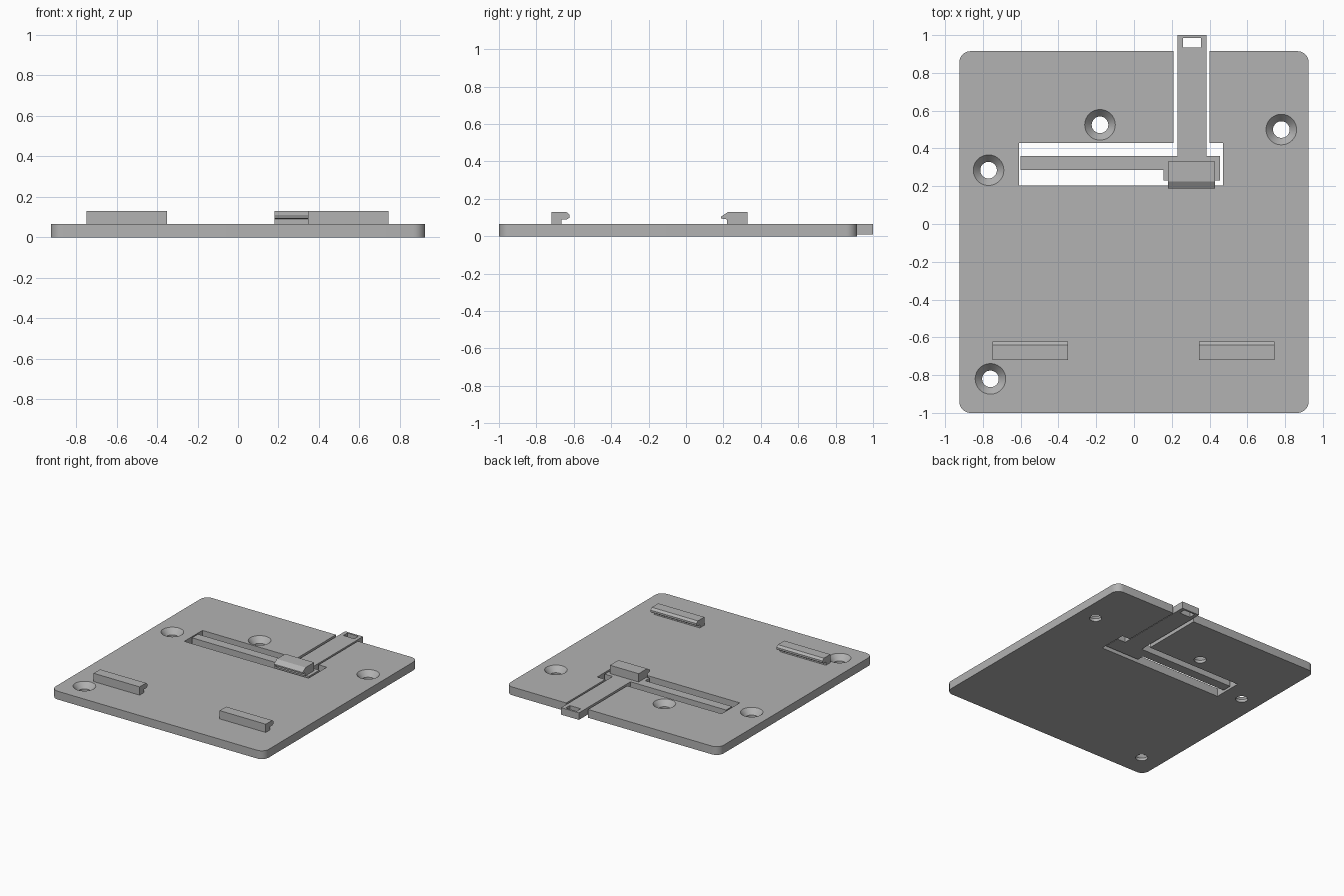
import bpy, bmesh, math
from mathutils import Vector

if "Cube" in bpy.data.objects:
    bpy.data.objects.remove(bpy.data.objects["Cube"])

grey = bpy.data.materials.new("plain grey")
grey.use_nodes = True
grey.diffuse_color = (0.45, 0.45, 0.45, 1)
grey.node_tree.nodes["Principled BSDF"].inputs["Base Color"].default_value = grey.diffuse_color

TOP = 0.065


def prism(name, points, push):
    """Extrude a closed planar outline along a vector."""
    bm = bmesh.new()
    face = bm.faces.new([bm.verts.new(p) for p in points])
    out = bmesh.ops.extrude_face_region(bm, geom=[face], use_keep_orig=True)
    moved = [g for g in out["geom"] if isinstance(g, bmesh.types.BMVert)]
    bmesh.ops.translate(bm, verts=moved, vec=push)
    bmesh.ops.recalc_face_normals(bm, faces=bm.faces)
    mesh = bpy.data.meshes.new(name)
    bm.to_mesh(mesh)
    bm.free()
    mesh.materials.append(grey)
    obj = bpy.data.objects.new(name, mesh)
    bpy.context.collection.objects.link(obj)
    return obj


def flat_part(name, outline, z0, z1):
    return prism(name, [(x, y, z0) for x, y in outline], Vector((0, 0, z1 - z0)))


def side_part(name, profile, x0, x1):
    return prism(name, [(x0, y, z) for y, z in profile], Vector((x1 - x0, 0, 0)))


def rect(x0, x1, y0, y1):
    return [(x0, y0), (x1, y0), (x1, y1), (x0, y1)]


def arc(cx, cy, r, start, steps=8):
    angles = [math.radians(start + 90 * i / steps) for i in range(steps + 1)]
    return [(cx + r * math.cos(a), cy + r * math.sin(a)) for a in angles]


def cut(target, cutter):
    mod = target.modifiers.new("cut", "BOOLEAN")
    mod.operation = "DIFFERENCE"
    mod.solver = "EXACT"
    mod.object = cutter
    bpy.context.view_layer.objects.active = target
    bpy.ops.object.modifier_apply(modifier=mod.name)
    bpy.data.objects.remove(cutter)


# Base plate with rounded corners and a T-shaped slot open at the back
W, FRONT, BACK, R = 0.925, -1.0, 0.915, 0.06
slot = [(0.21, BACK), (0.21, 0.43), (-0.61, 0.43), (-0.61, 0.205),
        (0.47, 0.205), (0.47, 0.43), (0.40, 0.43), (0.40, BACK)]
outline = (arc(-W + R, FRONT + R, R, 180) + arc(W - R, FRONT + R, R, 270)
           + arc(W - R, BACK - R, R, 0) + slot[::-1] + arc(-W + R, BACK - R, R, 90))
plate = flat_part("base_plate", outline, 0, TOP)

# Countersunk screw holes
WIDE, NARROW, SEAT = 0.081, 0.044, 0.022
for x, y in [(-0.18, 0.525), (0.78, 0.5), (-0.77, 0.285), (-0.76, -0.82)]:
    bm = bmesh.new()
    slope = (WIDE - NARROW) / (TOP - SEAT)
    levels = [(NARROW, -0.02), (NARROW, SEAT), (WIDE + 0.02 * slope, TOP + 0.02)]
    rings = [[bm.verts.new((x + r * math.cos(a), y + r * math.sin(a), z))
              for a in (math.tau * i / 40 for i in range(40))] for r, z in levels]
    for low, high in zip(rings, rings[1:]):
        for i in range(40):
            j = (i + 1) % 40
            bm.faces.new((low[i], low[j], high[j], high[i]))
    bm.faces.new(rings[0][::-1])
    bm.faces.new(rings[-1])
    mesh = bpy.data.meshes.new("hole_cutter")
    bm.to_mesh(mesh)
    bm.free()
    mesh.materials.append(grey)
    cutter = bpy.data.objects.new("hole_cutter", mesh)
    cutter.hide_render = True
    bpy.context.collection.objects.link(cutter)
    cut(plate, cutter)

# Sliding latch: spring arm, pad and pull tongue in one piece
latch_outline = [(-0.60, 0.285), (0.155, 0.285), (0.155, 0.23), (0.455, 0.23), (0.455, 0.36),
                 (0.385, 0.36), (0.385, 1.0), (0.23, 1.0), (0.23, 0.36), (-0.60, 0.36)]
latch = flat_part("spring_latch", latch_outline, 0.01, TOP)
window = flat_part("window_cutter", rect(0.26, 0.355, 0.935, 0.985), -0.05, 0.2)
window.hide_render = True
cut(latch, window)

# Hook on the latch, with a sloped nose facing the front
side_part("latch_hook", [(0.33, TOP), (0.33, 0.13), (0.225, 0.13), (0.187, 0.105),
                         (0.187, 0.095), (0.22, 0.09), (0.22, TOP)], 0.18, 0.43)

# Pair of fixed front hooks facing the back
hook = [(-0.72, TOP), (-0.72, 0.13), (-0.64, 0.13), (-0.622, 0.115),
        (-0.622, 0.1), (-0.637, 0.09), (-0.665, 0.09), (-0.665, TOP)]
for name, x in (("right_front_hook", -0.75), ("left_front_hook", 0.345)):
    side_part(name, hook, x, x + 0.4)

# Smooth the rounded walls, keep edges crisp
bpy.ops.object.select_all(action="DESELECT")
plate.select_set(True)
bpy.context.view_layer.objects.active = plate
bpy.ops.object.shade_smooth_by_angle(angle=math.radians(30))
